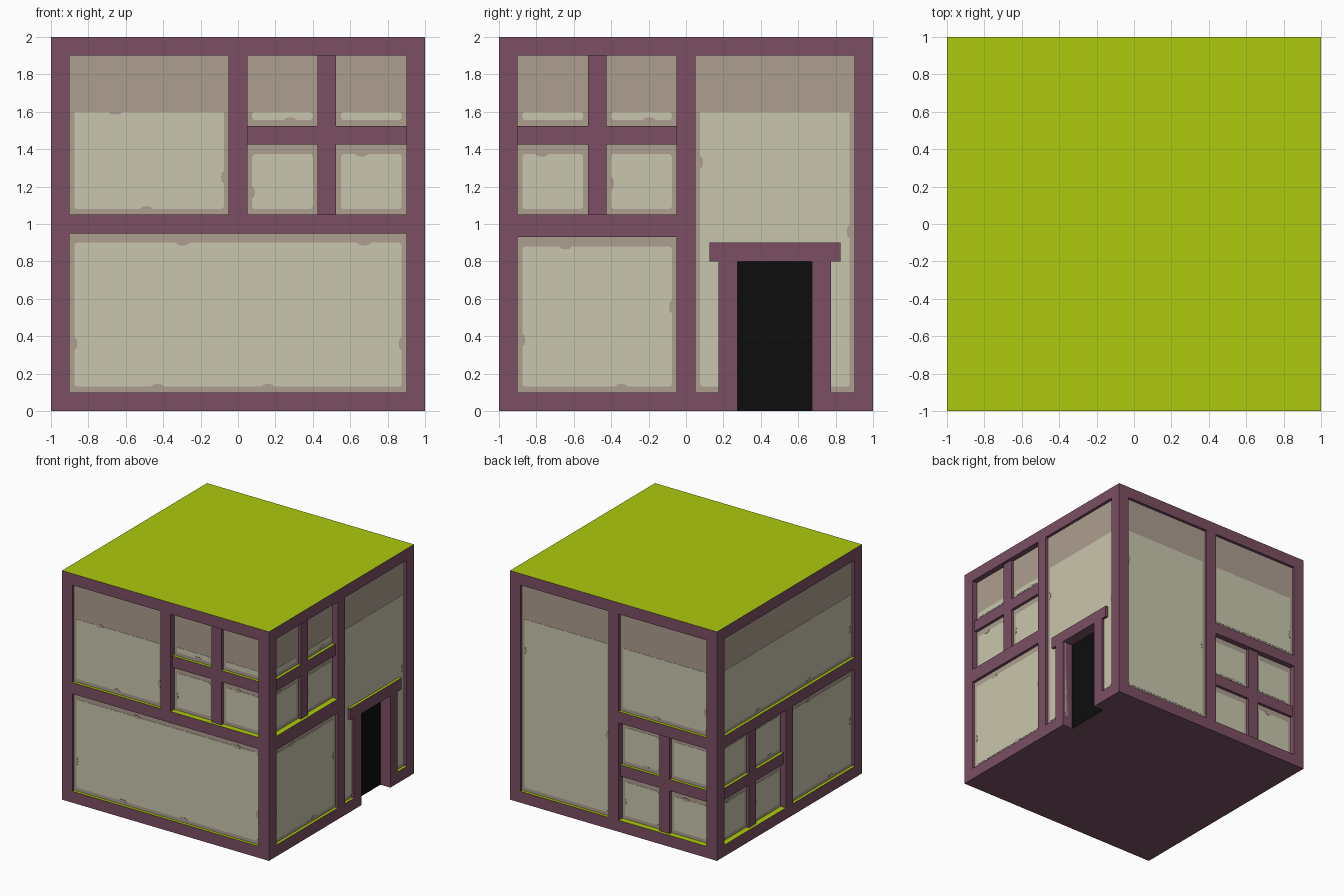
import bpy, bmesh, math
from mathutils import Matrix, Vector

if "Cube" in bpy.data.objects:
    bpy.data.objects.remove(bpy.data.objects["Cube"])


def material(name, hex_colour):
    lin = []
    for i in (0, 2, 4):
        c = int(hex_colour[i:i + 2], 16) / 255
        lin.append(c / 12.92 if c <= 0.04045 else ((c + 0.055) / 1.055) ** 2.4)
    m = bpy.data.materials.new(name)
    m.diffuse_color = (*lin, 1)
    m.use_nodes = True
    m.node_tree.nodes["Principled BSDF"].inputs["Base Color"].default_value = m.diffuse_color
    return m


PURPLE = material("purple timber", "7B4F63")
GREEN = material("moss green", "AEC90E")
CREAM = material("cream plaster", "C9C6AD")
TAUPE = material("taupe worn plaster", "AE9E90")
BLACK = material("doorway black", "0D0D0D")

DEEP = 0.1      # timber thickness
PANEL = 0.025   # recess of big panels and window bars
PANE = 0.05     # recess of small panes


def rect(u0, u1, z0, z1):
    return [(u0, z0), (u1, z0), (u1, z1), (u0, z1)]


def build(name, prisms, mats, angle=0):
    """Prisms are (outline, outer depth, inner depth) on one wall.
    A second material goes on every face that looks up."""
    bm = bmesh.new()
    rot = Matrix.Rotation(math.radians(angle), 3, 'Z')
    for pts, d0, d1 in prisms:
        a = [bm.verts.new(rot @ Vector((u, -1 + d0, z))) for u, z in pts]
        b = [bm.verts.new(rot @ Vector((u, -1 + d1, z))) for u, z in pts]
        bm.faces.new(a)
        bm.faces.new(b[::-1])
        n = len(pts)
        for i in range(n):
            j = (i + 1) % n
            bm.faces.new((a[j], a[i], b[i], b[j]))
    bmesh.ops.recalc_face_normals(bm, faces=bm.faces[:])
    if len(mats) > 1:
        for f in bm.faces:
            f.normal_update()
            f.material_index = 1 if f.normal.z > 0.9 else 0
    me = bpy.data.meshes.new(name)
    bm.to_mesh(me)
    bm.free()
    for m in mats:
        me.materials.append(m)
    ob = bpy.data.objects.new(name, me)
    bpy.context.collection.objects.link(ob)
    return ob


def outline(u0, u1, z0, z1, r_low=0, r_top=0, notch=None):
    """Rectangle with rounded corners and an optional door notch at the bottom."""
    pts = []
    corners = ((u0, z0, 1, 1, r_low), (u1, z0, -1, 1, r_low),
               (u1, z1, -1, -1, r_top), (u0, z1, 1, -1, r_top))
    for k, (u, z, su, sz, r) in enumerate(corners):
        if r:
            for s in range(4):
                t = math.radians(180 + 90 * k + 30 * s)
                pts.append((u + su * r + r * math.cos(t), z + sz * r + r * math.sin(t)))
        else:
            pts.append((u, z))
        if k == 0 and notch:
            n0, n1, nz = notch
            pts += [(n0, z0), (n0, nz), (n1, nz), (n1, z0)]
    return pts


def panel(name, angle, cell, depth=PANEL, notch=None, chips=()):
    u0, u1, z0, z1 = cell
    build(name + "_worn_plaster", [(outline(*cell, notch=notch), depth, DEEP)], [TAUPE], angle)
    # cream field, cut off by the worn band above z = 1.6
    a0, a1, c0, c1 = u0 + 0.025, u1 - 0.025, z0 + 0.03, min(z1 - 0.05, 1.6)
    square = z1 > 1.7 and depth == PANEL
    field = outline(a0, a1, c0, c1, 0.018, 0 if square else 0.018, notch)
    build(name + "_cream_plaster", [(field, depth - 0.002, depth + 0.003)], [CREAM], angle)
    # small worn chips on the cream edges
    blobs = []
    for edge, p in chips:
        flat = edge in "TB"
        cu, cz = (p, c1 if edge == "T" else c0) if flat else (a0 if edge == "L" else a1, p)
        ru, rz = (0.035, 0.016) if flat else (0.016, 0.035)
        pts = [(cu + ru * math.cos(i * math.pi / 4), cz + rz * math.sin(i * math.pi / 4))
               for i in range(8)]
        blobs.append((pts, depth - 0.004, depth + 0.003))
    if blobs:
        build(name + "_chips", blobs, [TAUPE], angle)


def window(name, angle, cell, chips):
    u0, u1, z0, z1 = cell
    um, zm, h = (u0 + u1) / 2, (z0 + z1) / 2, 0.05
    bars = [rect(u0, u1, zm - h, zm + h),
            rect(um - h, um + h, z0, zm - h), rect(um - h, um + h, zm + h, z1)]
    build(name + "_bars", [(b, PANEL, DEEP) for b in bars], [PURPLE, GREEN], angle)
    k = 0
    for a, b in ((z0, zm - h), (zm + h, z1)):
        for c, d in ((u0, um - h), (um + h, u1)):
            panel(f"{name}_pane_{k}", angle, (c, d, a, b), PANE, chips=chips.get(k, ()))
            k += 1


def beams(name, angle, rects):
    build(name, [(rect(*r), 0, DEEP) for r in rects], [PURPLE, GREEN], angle)


# core block and corner posts
build("core", [(rect(-0.9, 0.9, 0, 2), 0.1, 1.9)], [PURPLE, GREEN])
for k in range(4):
    build(f"corner_post_{k}", [(rect(-1, -0.9, 0, 2), 0, DEEP)], [PURPLE, GREEN], 90 * k)

TOP, SILL = (-0.9, 0.9, 1.9, 2), (-0.9, 0.9, 0, 0.1)
MID = (-0.9, 0.9, 0.95, 1.05)

# front wall
beams("front_beams", 0, [TOP, SILL, MID, (-0.05, 0.05, 1.05, 1.9)])
panel("front_upper", 0, (-0.9, -0.05, 1.05, 1.9),
      chips=[("T", -0.655), ("R", 1.25), ("B", -0.49)])
panel("front_lower", 0, (-0.9, 0.9, 0.1, 0.95),
      chips=[("T", -0.295), ("T", 0.675), ("L", 0.36), ("R", 0.36), ("B", -0.43), ("B", 0.16)])
window("front_window", 0, (0.05, 0.9, 1.05, 1.9),
       {0: [("L", 1.17)], 1: [("T", 0.66)], 2: [("B", 0.28)]})

# right wall with the doorway
beams("right_beams", 90, [TOP, (-0.9, 0.175, 0, 0.1), (0.775, 0.9, 0, 0.1),
                          (-0.05, 0.05, 0.1, 1.9), (-0.9, -0.05, 0.93, 1.05)])
beams("door_frame", 90, [(0.175, 0.275, 0, 0.8), (0.675, 0.775, 0, 0.8),
                         (0.125, 0.825, 0.8, 0.9)])
build("doorway", [(rect(0.275, 0.675, 0, 0.8), 0.096, DEEP)], [BLACK], 90)
panel("right_tall", 90, (0.05, 0.9, 0.1, 1.9), notch=(0.275, 0.675, 0.8),
      chips=[("L", 1.33), ("R", 0.96)])
panel("right_lower", 90, (-0.9, -0.05, 0.1, 0.93),
      chips=[("T", -0.645), ("R", 0.557), ("L", 0.38), ("B", -0.345)])
window("right_window", 90, (-0.9, -0.05, 1.05, 1.9),
       {0: [("T", -0.77)], 1: [("L", 1.217)], 3: [("B", -0.195)]})

# back wall
beams("back_beams", 180, [TOP, SILL, (-0.05, 0.05, 0.1, 1.9), (0.05, 0.9, 0.95, 1.05)])
panel("back_tall", 180, (-0.9, -0.05, 0.1, 1.9), chips=[("L", 1.33), ("R", 0.8)])
panel("back_upper", 180, (0.05, 0.9, 1.05, 1.9), chips=[("R", 1.25), ("B", 0.4)])
window("back_window", 180, (0.05, 0.9, 0.1, 0.95),
       {0: [("L", 0.25)], 1: [("T", 0.66)], 2: [("B", 0.28)]})

# left wall
beams("left_beams", 270, [TOP, SILL, MID, (-0.05, 0.05, 0.1, 0.95)])
panel("left_upper", 270, (-0.9, 0.9, 1.05, 1.9), chips=[("B", -0.4), ("B", 0.3), ("R", 1.3)])
panel("left_lower", 270, (0.05, 0.9, 0.1, 0.95), chips=[("T", 0.3), ("R", 0.5), ("B", 0.6)])
window("left_window", 270, (-0.9, -0.05, 0.1, 0.95),
       {0: [("T", -0.77)], 1: [("L", 0.27)], 3: [("B", -0.2)]})
